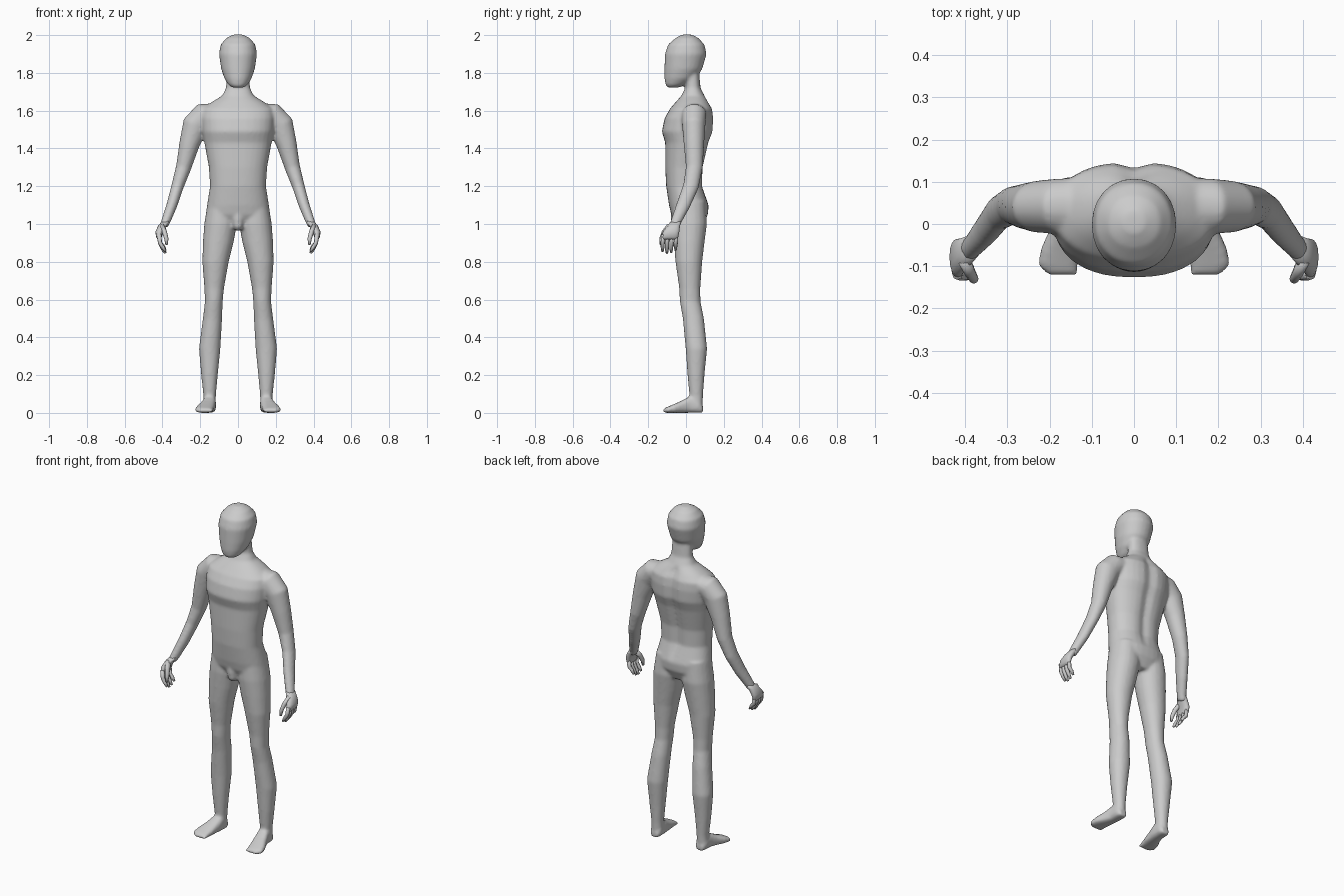
import bpy, bmesh, math
from mathutils import Vector

skin = bpy.data.materials.new("light_grey")
skin.diffuse_color = (0.6, 0.6, 0.6, 1)
X, Y, Z = Vector((1, 0, 0)), Vector((0, 1, 0)), Vector((0, 0, 1))


def spow(v, e):
    return math.copysign(abs(v) ** e, v)


def loft(bm, rings, n=20, p=2.0, axis=None, ref=Y, side=1):
    """Skin rings (x, y, z, radius_u, radius_v) placed across a path, ends capped."""
    pts = [Vector(r[:3]) for r in rings]
    loops = []
    for i, r in enumerate(rings):
        t = axis or (pts[min(i + 1, len(pts) - 1)] - pts[max(i - 1, 0)]).normalized()
        u = ref.cross(t).normalized()
        v = t.cross(u)
        loop = []
        for k in range(n):
            a = 2 * math.pi * k / n
            q = pts[i] + u * r[3] * spow(math.cos(a), 2 / p) + v * r[4] * spow(math.sin(a), 2 / p)
            loop.append(bm.verts.new((q.x * side, q.y, q.z)))
        loops.append(loop)
    for a, b in zip(loops, loops[1:]):
        for k in range(n):
            bm.faces.new((a[k], a[(k + 1) % n], b[(k + 1) % n], b[k]))
    bm.faces.new(loops[0][::-1])
    bm.faces.new(loops[-1])
    return [v for l in loops for v in l]


def upright(rows):
    """Rows (z, half width, front y, back y) to rings."""
    return [(0, (f + b) / 2, z, w, (b - f) / 2) for z, w, f, b in rows]


def finish(bm, name):
    bmesh.ops.recalc_face_normals(bm, faces=bm.faces[:])
    me = bpy.data.meshes.new(name)
    bm.to_mesh(me)
    bm.free()
    me.materials.append(skin)
    me.shade_smooth()
    ob = bpy.data.objects.new(name, me)
    bpy.context.collection.objects.link(ob)
    return ob


body = bmesh.new()

# torso and neck
torso = upright([
    (0.985, 0.10, -0.045, 0.085), (1.05, 0.17, -0.078, 0.116), (1.10, 0.164, -0.09, 0.12),
    (1.20, 0.148, -0.105, 0.09), (1.30, 0.154, -0.11, 0.093), (1.43, 0.178, -0.11, 0.122),
    (1.49, 0.19, -0.128, 0.145), (1.56, 0.195, -0.113, 0.148), (1.61, 0.19, -0.085, 0.142),
    (1.645, 0.14, -0.055, 0.122), (1.68, 0.083, -0.024, 0.098), (1.72, 0.064, -0.004, 0.077),
    (1.82, 0.058, -0.002, 0.068)])
for v in loft(body, torso, 32, 2.3, Z):
    # spine groove
    if v.co.y > 0.05 and 1.15 < v.co.z < 1.65:
        v.co.y -= 0.016 * math.exp(-(v.co.x / 0.03) ** 2)

# head
loft(body, upright([
    (1.722, 0.030, -0.098, -0.04), (1.738, 0.052, -0.109, 0.0), (1.77, 0.072, -0.114, 0.05),
    (1.82, 0.089, -0.114, 0.086), (1.90, 0.101, -0.112, 0.109), (1.95, 0.092, -0.095, 0.098),
    (1.985, 0.062, -0.055, 0.065), (2.003, 0.025, -0.02, 0.03)]), 24, 2.1, Z)

# groin
loft(body, upright([(0.965, 0.015, -0.06, -0.03), (0.985, 0.03, -0.078, 0.0),
                    (1.03, 0.035, -0.082, 0.0), (1.06, 0.02, -0.08, 0.0)]), 12, 2, Z)

for s in (1, -1):
    # leg
    loft(body, [
        (0.085, 0.018, 1.12, 0.075, 0.085), (0.092, 0.02, 1.0, 0.087, 0.091),
        (0.105, 0.017, 0.90, 0.081, 0.081), (0.119, 0.015, 0.80, 0.070, 0.071),
        (0.126, 0.02, 0.66, 0.052, 0.056), (0.128, 0.022, 0.59, 0.047, 0.055),
        (0.135, 0.039, 0.50, 0.051, 0.056), (0.150, 0.055, 0.34, 0.057, 0.057),
        (0.151, 0.053, 0.20, 0.044, 0.045), (0.150, 0.054, 0.09, 0.033, 0.036),
        (0.150, 0.054, 0.02, 0.033, 0.034)], 20, 2.1, Z, side=s)
    # foot
    foot = [(0.09, 0.15, 0.022, 0.035), (0.07, 0.15, 0.034, 0.07), (0.02, 0.152, 0.036, 0.088),
            (-0.02, 0.162, 0.041, 0.066), (-0.06, 0.174, 0.048, 0.048),
            (-0.098, 0.180, 0.048, 0.032), (-0.12, 0.170, 0.036, 0.022)]
    loft(body, [(x, y, h / 2, w, h / 2) for y, x, w, h in foot], 20, 2.8, Y, Z, s)
    # arm
    loft(body, [
        (0.11, 0.045, 1.59, 0.05, 0.065), (0.18, 0.042, 1.575, 0.068, 0.066),
        (0.225, 0.041, 1.525, 0.070, 0.062), (0.258, 0.042, 1.42, 0.054, 0.054),
        (0.288, 0.044, 1.30, 0.041, 0.045), (0.320, 0.026, 1.20, 0.033, 0.042),
        (0.350, -0.014, 1.10, 0.029, 0.037), (0.380, -0.050, 1.02, 0.025, 0.029),
        (0.392, -0.062, 0.99, 0.022, 0.028)], 20, 2, side=s)

# blend the body parts into one skin
ob = finish(body, "body")
rm = ob.modifiers.new("blend", 'REMESH')
rm.mode = 'VOXEL'
rm.voxel_size = 0.008
rm.use_smooth_shade = True
sm = ob.modifiers.new("soften", 'SMOOTH')
sm.factor = 0.5
sm.iterations = 7

for s, label in ((1, "left"), (-1, "right")):
    hand = bmesh.new()
    # palm
    loft(hand, [(0.382, -0.052, 1.015, 0.021, 0.027), (0.400, -0.066, 0.99, 0.023, 0.034),
                (0.416, -0.078, 0.96, 0.021, 0.043), (0.419, -0.086, 0.93, 0.015, 0.045),
                (0.416, -0.088, 0.918, 0.009, 0.041)], 16, 2.4, Z, side=s)
    # fingers
    for i, drop in enumerate((0.010, 0.0, 0.004, 0.018)):
        y = -0.121 + 0.023 * i
        loft(hand, [(0.418, y, 0.945, 0.012, 0.011), (0.413, y - 0.002, 0.90, 0.011, 0.011),
                    (0.397, y - 0.003, 0.866 + drop, 0.010, 0.010),
                    (0.384, y - 0.003, 0.845 + drop, 0.006, 0.006)], 8, 2, side=s)
    # thumb
    loft(hand, [(0.402, -0.085, 0.99, 0.014, 0.018), (0.388, -0.115, 0.955, 0.013, 0.015),
                (0.379, -0.130, 0.92, 0.011, 0.012), (0.378, -0.134, 0.89, 0.006, 0.007)],
         8, 2, side=s)
    finish(hand, label + "_hand")
